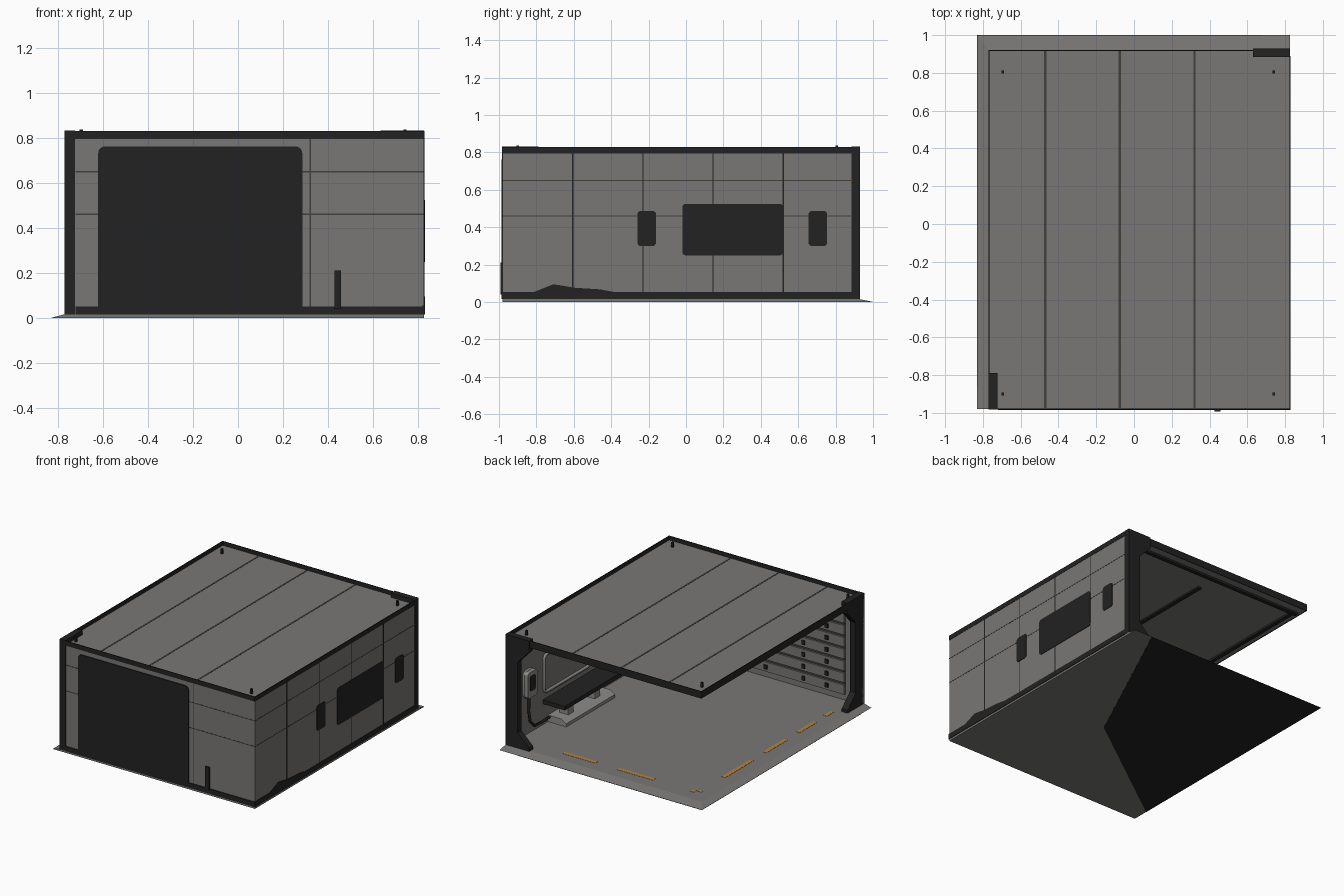
import bpy, bmesh, math

if "Cube" in bpy.data.objects:
    bpy.data.objects.remove(bpy.data.objects["Cube"])


def material(name, rgb):
    m = bpy.data.materials.new(name)
    m.diffuse_color = (*rgb, 1)
    m.use_nodes = True
    m.node_tree.nodes["Principled BSDF"].inputs["Base Color"].default_value = m.diffuse_color
    return m


GREY = material("panel grey", (0.19, 0.185, 0.178))
DARK = material("dark frame", (0.016, 0.016, 0.016))
LIGHT = material("fitting grey", (0.27, 0.265, 0.255))
SEAM = material("seam grey", (0.05, 0.05, 0.049))
ORANGE = material("orange marking", (0.45, 0.23, 0.05))


def finish(name, bm, mat):
    bmesh.ops.recalc_face_normals(bm, faces=bm.faces)
    me = bpy.data.meshes.new(name)
    bm.to_mesh(me)
    bm.free()
    me.materials.append(mat)
    ob = bpy.data.objects.new(name, me)
    bpy.context.collection.objects.link(ob)
    return ob


def prism(name, pts, axis, lo, hi, mat):
    """Extrude a 2D outline along an axis from lo to hi."""
    place = {'x': lambda a, b, c: (c, a, b),
             'y': lambda a, b, c: (a, c, b),
             'z': lambda a, b, c: (a, b, c)}[axis]
    bm = bmesh.new()
    v0 = [bm.verts.new(place(a, b, lo)) for a, b in pts]
    v1 = [bm.verts.new(place(a, b, hi)) for a, b in pts]
    bm.faces.new(v0)
    bm.faces.new(v1)
    n = len(pts)
    for i in range(n):
        j = (i + 1) % n
        bm.faces.new((v0[i], v0[j], v1[j], v1[i]))
    return finish(name, bm, mat)


def box(name, x0, x1, y0, y1, z0, z1, mat):
    return prism(name, [(x0, y0), (x1, y0), (x1, y1), (x0, y1)], 'z', z0, z1, mat)


def rounded(a0, a1, b0, b1, r, n=4):
    pts = []
    for k, (a, b) in enumerate([(a1 - r, b1 - r), (a0 + r, b1 - r),
                                (a0 + r, b0 + r), (a1 - r, b0 + r)]):
        for i in range(n + 1):
            t = math.pi / 2 * (k + i / n)
            pts.append((a + r * math.cos(t), b + r * math.sin(t)))
    return pts


def tube(name, pts, radius, mat, closed=False):
    cu = bpy.data.curves.new(name, 'CURVE')
    cu.dimensions = '3D'
    cu.bevel_depth = radius
    cu.bevel_resolution = 1
    sp = cu.splines.new('POLY')
    sp.points.add(len(pts) - 1)
    for p, c in zip(sp.points, pts):
        p.co = (*c, 1)
    sp.use_cyclic_u = closed
    cu.materials.append(mat)
    ob = bpy.data.objects.new(name, cu)
    bpy.context.collection.objects.link(ob)


# Floor slab with ramps on the two open sides
bm = bmesh.new()
low = [bm.verts.new((x, y, 0.001)) for x, y in
       [(-.83, -.98), (.825, -.98), (.825, 1), (-.83, 1)]]
top = [bm.verts.new((x, y, 0.017)) for x, y in
       [(-.77, -.98), (.825, -.98), (.825, .92), (-.77, .92)]]
bm.faces.new(low)
bm.faces.new(top)
for i in range(4):
    j = (i + 1) % 4
    bm.faces.new((low[i], low[j], top[j], top[i]))
finish("floor", bm, GREY)
prism("floor_underside_patch", [(.68, 1), (-.83, 1), (-.83, -.86), (.135, -.16)],
      'z', 0, 0.0015, DARK)

# Orange floor dashes along the open edges
for x0, x1 in [(.16, .43), (-.31, -.01), (-.645, -.615)]:
    box("back_floor_dash", x0, x1, .80, .83, .016, .0185, ORANGE)
for y0, y1 in [(.78, .80), (.19, .52), (-.21, .04), (-.55, -.35), (-.75, -.67)]:
    box("left_floor_dash", -.685, -.655, y0, y1, .016, .0185, ORANGE)

# Walls
box("front_wall", -.77, .825, -.98, -.95, .016, .80, GREY)
box("right_wall", .80, .825, -.95, .90, .016, .80, GREY)

# Wall seams
for z in (.46, .65):
    box("front_seam", -.72, .825, -.981, -.979, z - .003, z + .003, SEAM)
    box("right_seam", .824, .826, -.98, .89, z - .003, z + .003, SEAM)
box("front_upright_seam", .317, .323, -.981, -.979, .05, .80, SEAM)
for y, w in [(-.605, .004), (-.23, .003), (.145, .003), (.52, .003)]:
    box("right_upright_seam", .824, .8265, y - w, y + w, .05, .80, DARK)

# Roof, rim, seams and pins
box("roof", -.768, .823, -.978, .918, .78, .80, GREY)
T = .005
for n, b in [("front", (-.77, .825, -.983, -.983 + T)), ("back", (-.77, .825, .92 - T, .92)),
             ("left", (-.77, -.77 + T, -.98, .92)), ("right", (.827 - T, .827, -.98, .92))]:
    box(n + "_roof_rim", *b, .778 if n in ("back", "left") else .795, .83, DARK)
for x in (-.47, -.075, .32):
    box("roof_seam", x - .006, x + .006, -.975, .915, .799, .8015, SEAM)
for x in (-.695, .74):
    for y in (-.9, .805):
        box("roof_pin", x - .007, x + .007, y - .007, y + .007, .79, .836, DARK)

# Ceiling beams and light strip
box("back_ceiling_beam", -.74, .80, .83, .86, .765, .785, DARK)
box("left_ceiling_beam", -.72, -.69, -.94, .86, .765, .785, DARK)
box("ceiling_light_strip", -.015, .015, -.7, .7, .768, .785, DARK)

# Corner posts with flared head and foot
flare = [(0, .016), (.195, .016), (.195, .04), (.10, .13), (.10, .65),
         (.195, .75), (.195, .832), (0, .832)]
prism("front_left_post", [(-.983 + u, z) for u, z in flare], 'x', -.77, -.722, DARK)
prism("back_right_post", [(.826 - u, z) for u, z in flare], 'y', .885, .93, DARK)

# Skirting with the swollen stretch on the right wall
box("front_skirting", -.72, .828, -.986, -.975, .016, .052, DARK)
prism("right_skirting", [(-.986, .016), (.89, .016), (.89, .055), (-.39, .055), (-.46, .068),
                         (-.60, .077), (-.66, .088), (-.71, .095), (-.76, .075), (-.81, .055),
                         (-.986, .055)], 'x', .815, .829, DARK)

# Front door and small upright plate
prism("front_door", rounded(-.62, .285, .02, .762, .03), 'y', -.986, -.975, DARK)
box("front_upright_plate", .427, .457, -.993, -.975, .04, .212, DARK)

# Slatted inner face of the door
for i in range(8):
    z = .065 + i * .088
    box("door_slat", -.64, .30, -.955, -.932, z, z + .07, GREY)
    box("door_slat_gap", -.64, .30, -.955, -.945, z + .07, z + .088, SEAM)
    for x in (-.5, -.31, .0, .2):
        box("slat_bracket", x - .012, x + .012, -.94, -.922, z + .02, z + .05, DARK)

# Windows in the right wall, with inner frames
for n, y0, y1, z0, z1 in [("small_front_window", -.26, -.16, .30, .487),
                          ("wide_window", -.02, .52, .25, .525),
                          ("small_back_window", .655, .755, .30, .487)]:
    prism(n, rounded(y0, y1, z0, z1, .018), 'x', .82, .829, DARK)
    tube(n + "_inner_frame", [(.797, y, z) for y, z in rounded(y0, y1, z0, z1, .03)],
         .012, LIGHT, True)

# Wall control box and its cable
prism("control_box", rounded(.65, .76, .30, .49, .02), 'x', .76, .80, LIGHT)
prism("control_box_screen", rounded(.675, .735, .35, .46, .01), 'x', .756, .761, DARK)
tube("control_cable", [(.78, .72, .31), (.775, .73, .20), (.77, .72, .12), (.77, .67, .07),
                       (.775, .58, .06), (.78, .48, .06)], .01, DARK)

# Bench under the wide window
box("bench_top", .62, .80, -.14, .53, .17, .20, DARK)
prism("bench_base", [(.65, .016), (.80, .016), (.80, .065), (.69, .065), (.65, .04)],
      'y', -.10, .47, LIGHT)
for y in (.02, .33):
    box("bench_leg", .69, .76, y, y + .06, .06, .172, LIGHT)
